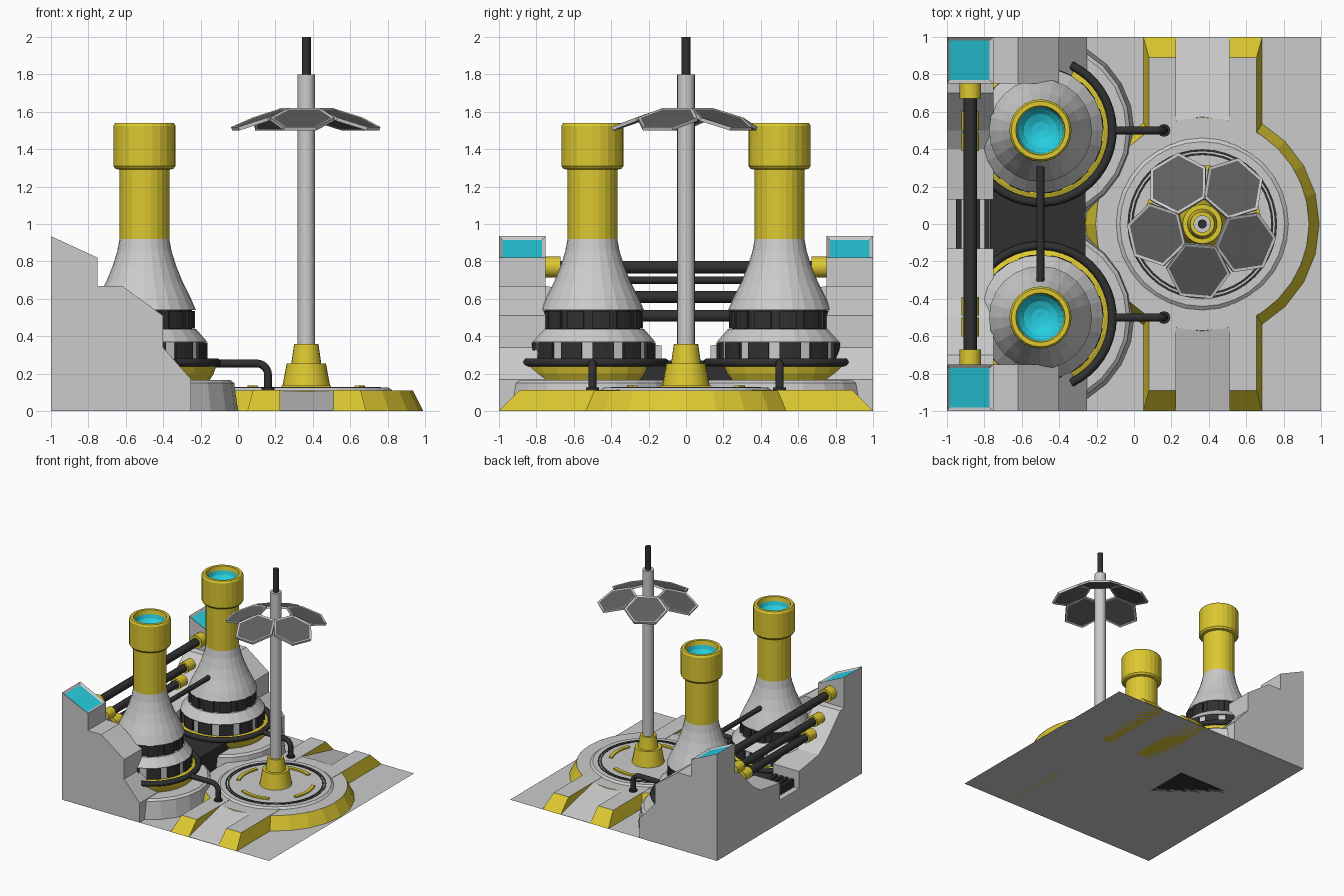
import bpy, bmesh
from math import pi, sin, cos, radians
from mathutils import Matrix, Vector

if "Cube" in bpy.data.objects:
    bpy.data.objects.remove(bpy.data.objects["Cube"])


def material(name, *rgb):
    m = bpy.data.materials.new(name)
    m.diffuse_color = (*rgb, 1)
    m.use_nodes = True
    m.node_tree.nodes["Principled BSDF"].inputs["Base Color"].default_value = m.diffuse_color
    return m


YELLOW = material("yellow", 0.72, 0.58, 0.03)
BLACK = material("black", 0.03, 0.03, 0.03)
CYAN = material("cyan", 0.02, 0.62, 0.75)
GREY = material("light_grey", 0.6, 0.6, 0.6)
DARK = material("dark_grey", 0.12, 0.12, 0.12)


def finish(name, bm, mats, smooth=False):
    bmesh.ops.recalc_face_normals(bm, faces=bm.faces)
    me = bpy.data.meshes.new(name)
    bm.to_mesh(me)
    bm.free()
    ob = bpy.data.objects.new(name, me)
    bpy.context.collection.objects.link(ob)
    for m in mats:
        me.materials.append(m)
    if smooth:
        bpy.ops.object.select_all(action='DESELECT')
        ob.select_set(True)
        bpy.context.view_layer.objects.active = ob
        bpy.ops.object.shade_smooth_by_angle(angle=radians(35))
    return ob


def lathe(name, prof, at, mat, segs=24, arc=None, smooth=False, closed=False):
    """Revolve (r, z) points; arc=(start, end) degrees for a partial sweep."""
    bm = bmesh.new()
    a0, a1 = arc or (0, 360)
    rings = []
    for i in range(segs + (1 if arc else 0)):
        a = radians(a0 + (a1 - a0) * i / segs)
        rings.append([bm.verts.new((at[0] + r * cos(a), at[1] + r * sin(a), z)) for r, z in prof])
    n = len(prof)
    for i in range(segs):
        p, q = rings[i], rings[(i + 1) % len(rings)]
        for j in range(n if closed else n - 1):
            k = (j + 1) % n
            bm.faces.new((p[j], q[j], q[k], p[k]))
    if arc and closed:
        bm.faces.new(rings[0])
        bm.faces.new(rings[-1])
    bmesh.ops.remove_doubles(bm, verts=bm.verts, dist=1e-5)
    return finish(name, bm, [mat], smooth)


def prism_bm(pts, axis, a, b):
    """Extrude a 2D outline along an axis from a to b."""
    def place(p, t):
        return {'x': (t, *p), 'y': (p[0], t, p[1]), 'z': (*p, t)}[axis]
    bm = bmesh.new()
    lo = [bm.verts.new(place(p, a)) for p in pts]
    hi = [bm.verts.new(place(p, b)) for p in pts]
    bm.faces.new(lo)
    bm.faces.new(hi)
    for i in range(len(pts)):
        j = (i + 1) % len(pts)
        bm.faces.new((lo[i], lo[j], hi[j], hi[i]))
    bmesh.ops.recalc_face_normals(bm, faces=bm.faces)
    return bm


def box(name, x, y, z, mat):
    return finish(name, prism_bm([(x[0], y[0]), (x[1], y[0]), (x[1], y[1]), (x[0], y[1])], 'z', *z), [mat])


def tube(name, pts, r, mat):
    cu = bpy.data.curves.new(name, 'CURVE')
    cu.dimensions = '3D'
    cu.bevel_depth, cu.bevel_resolution, cu.use_fill_caps = r, 3, True
    sp = cu.splines.new('POLY')
    sp.points.add(len(pts) - 1)
    for p, co in zip(sp.points, pts):
        p.co = (*co, 1)
    cu.materials.append(mat)
    ob = bpy.data.objects.new(name, cu)
    bpy.context.collection.objects.link(ob)
    bpy.ops.object.select_all(action='DESELECT')
    ob.select_set(True)
    bpy.context.view_layer.objects.active = ob
    bpy.ops.object.convert(target='MESH')
    bpy.ops.object.shade_smooth_by_angle(angle=radians(40))


# Ground sheet
bm = bmesh.new()
bmesh.ops.create_grid(bm, x_segments=1, y_segments=1, size=1)
finish("ground_sheet", bm, [])

# Round platform with its inlaid rings and yellow arc markings
C = (0.365, 0)
lathe("platform_skirt", [(0.625, 0), (0.57, 0.11)], C, YELLOW)
lathe("platform_top", [(0.57, 0.11), (0.46, 0.11), (0.44, 0.125), (0, 0.125)], C, GREY, 32)
for r in (0.40, 0.38):
    lathe("groove_ring", [(r, 0.12), (r, 0.128), (r - 0.012, 0.128), (r - 0.012, 0.12)], C, BLACK, 40, closed=True)
for k in range(4):
    lathe("arc_marking", [(0.315, 0.12), (0.315, 0.137), (0.285, 0.137), (0.285, 0.12)], C, YELLOW, 8,
          arc=(90 * k - 25, 90 * k + 25), closed=True)

# Mast on the platform
lathe("mast_base", [(0.13, 0.12), (0.105, 0.255), (0.08, 0.255), (0.065, 0.36), (0, 0.36)], C, YELLOW, 24, smooth=True)
lathe("mast_pole", [(0.047, 0.3), (0.047, 1.8), (0, 1.8)], C, GREY, 20, smooth=True)
lathe("mast_tip", [(0.024, 1.78), (0.024, 2.0), (0, 2.0)], C, BLACK, 16, smooth=True)

# Five tilted hexagonal panels
for k in range(5):
    hexagon = [(0.172 * sin(i * pi / 3), 0.172 * cos(i * pi / 3)) for i in range(6)]
    bm = prism_bm(hexagon, 'z', -0.01, 0.01)
    faces = [f for f in bm.faces if abs(f.normal.z) > 0.9]
    bmesh.ops.inset_individual(bm, faces=faces, thickness=0.016, depth=-0.003)
    for f in faces:
        f.material_index = 1
    bm.transform(Matrix.Translation((*C, 1.56)) @ Matrix.Rotation(radians(72 * k - 23), 4, 'Z')
                 @ Matrix.Translation((0.25, 0, 0)) @ Matrix.Rotation(radians(20), 4, 'Y'))
    finish("hex_panel", bm, [GREY, DARK])

# Cooling tower outline pieces
flare = [(0.275, 0.54), (0.245, 0.61), (0.205, 0.69), (0.17, 0.775), (0.145, 0.855), (0.133, 0.92)]
cap = [(0.133, 1.29), (0.155, 1.295), (0.166, 1.31), (0.166, 1.525), (0.156, 1.54), (0.132, 1.54), (0.125, 1.50)]
bowl = [(0.126 * cos(radians(a)), 1.505 - 0.09 * sin(radians(a))) for a in (0, 22, 45, 68, 90)]
wall = [(-1, 0), (-1, 0.935), (-0.75, 0.82), (-0.75, 0.67), (-0.62, 0.67), (-0.4, 0.51),
        (-0.4, 0.34), (-0.25, 0.17), (-0.25, 0)]
rear = [(0.76, 0), (0.76, 0.67), (0.70, 0.66), (0.62, 0.58), (0.50, 0.46), (0.40, 0.39), (0.13, 0.35), (0.13, 0)]

for s in (-1, 1):
    T = (-0.5, 0.5 * s)
    # Tower
    lathe("tower_plinth", [(0.5, 0), (0.48, 0.15), (0.46, 0.166), (0, 0.166)], T, GREY)
    lathe("tower_foot", [(0.345, 0.16), (0.37, 0.2), (0.385, 0.245), (0.34, 0.265), (0.3, 0.265)], T, YELLOW)
    lathe("lower_band", [(0.32, 0.26), (0.32, 0.37)], T, GREY)
    lathe("tower_collar", [(0.32, 0.37), (0.335, 0.37), (0.275, 0.44), (0.25, 0.44)], T, GREY)
    lathe("upper_band", [(0.255, 0.43), (0.255, 0.54)], T, BLACK)
    lathe("tower_flare", [(0.25, 0.54)] + flare, T, GREY)
    lathe("tower_neck", [(0.133, 0.92), (0.133, 1.3)], T, YELLOW)
    lathe("tower_cap", cap, T, YELLOW)
    lathe("tower_bowl", bowl, T, CYAN)
    for k in range(12):
        lathe("lower_vent", [(0.31, 0.275), (0.338, 0.275), (0.338, 0.368), (0.31, 0.368)], T, BLACK, 2,
              arc=(30 * k, 30 * k + 20), closed=True)
        lathe("upper_vent", [(0.25, 0.442), (0.27, 0.442), (0.27, 0.535), (0.25, 0.535)], T, BLACK, 2,
              arc=(30 * k, 30 * k + 20), closed=True)
    ring = [radians(65 - 8 * i) for i in range(26)]
    tube("tower_hose", [(T[0] + 0.385 * cos(a), s * (0.5 + 0.385 * sin(a)), 0.26) for a in ring], 0.023, BLACK)
    bend = [(0.10 + 0.06 * sin(radians(a)), T[1], 0.195 + 0.06 * cos(radians(a))) for a in range(0, 91, 15)]
    tube("feed_pipe", [(-0.13, T[1], 0.255)] + bend + [(0.16, T[1], 0.1)], 0.022, BLACK)
    lathe("feed_socket", [(0.034, 0.1), (0.034, 0.125), (0, 0.125)], (0.16, T[1]), BLACK, 12)

    # Side wall with a recessed screen on its slope
    bm = prism_bm(wall, 'y', 0.75 * s, s)
    screen = [f for f in bm.faces if f.normal.z > 0.8 and f.calc_center_median().z > 0.8]
    bmesh.ops.inset_individual(bm, faces=screen, thickness=0.028, depth=-0.012)
    screen[0].material_index = 1
    finish("side_wall", bm, [GREY, CYAN])
    # Rear wall stepping down to the centre
    finish("rear_wall", prism_bm([(y * s, z) for y, z in rear], 'x', -1, -0.75), [GREY])
    # Collars holding the rear pipes
    for y, z, r in ((0.75, 0.77, 0.058), (0.58, 0.61, 0.048), (0.47, 0.51, 0.048)):
        tube("pipe_collar", [(-0.875, s * (y - 0.08), z), (-0.875, s * (y + 0.02), z)], r, YELLOW)

    # Platform arms: yellow sides, grey tops
    for inner, outer, top in ((0.225, 0.05, 0.08), (0.51, 0.685, 0.655)):
        bm = prism_bm([(inner, 0.3 * s), (outer, 0.3 * s), (outer, s), (inner, s)], 'z', 0, 0.112)
        for v in bm.verts:
            if v.co.z > 0.05:
                v.co.y = s * min(abs(v.co.y), 0.89)
                v.co.x = top if abs(v.co.x - outer) < 1e-4 else v.co.x
        bm.normal_update()
        for f in bm.faces:
            f.material_index = int(f.normal.z > 0.95)
        finish("platform_arm", bm, [YELLOW, GREY])
    finish("arm_ramp", prism_bm([(0.4 * s, 0), (0.4 * s, 0.11), (0.55 * s, 0.11), (s, 0.003), (s, 0)],
                                'x', 0.225, 0.51), [GREY])

# Dark floor and vent slats between the towers
box("centre_floor", (-0.77, -0.26), (-0.3, 0.3), (0, 0.24), BLACK)
box("vent_tray", (-1, -0.75), (-0.13, 0.13), (0, 0.2), GREY)
for k in range(4):
    x = -0.95 + 0.05 * k
    box("vent_slat", (x, x + 0.028), (-0.13, 0.13), (0.2, 0.27), BLACK)

# Pipes running across the rear and between the towers
for y, z, r in ((0.7, 0.77, 0.035), (0.53, 0.61, 0.033), (0.42, 0.51, 0.033)):
    tube("rear_pipe", [(-0.875, -y, z), (-0.875, y, z)], r, BLACK)
tube("tower_link_pipe", [(-0.5, -0.32, 0.7), (-0.5, 0.32, 0.7)], 0.021, BLACK)
